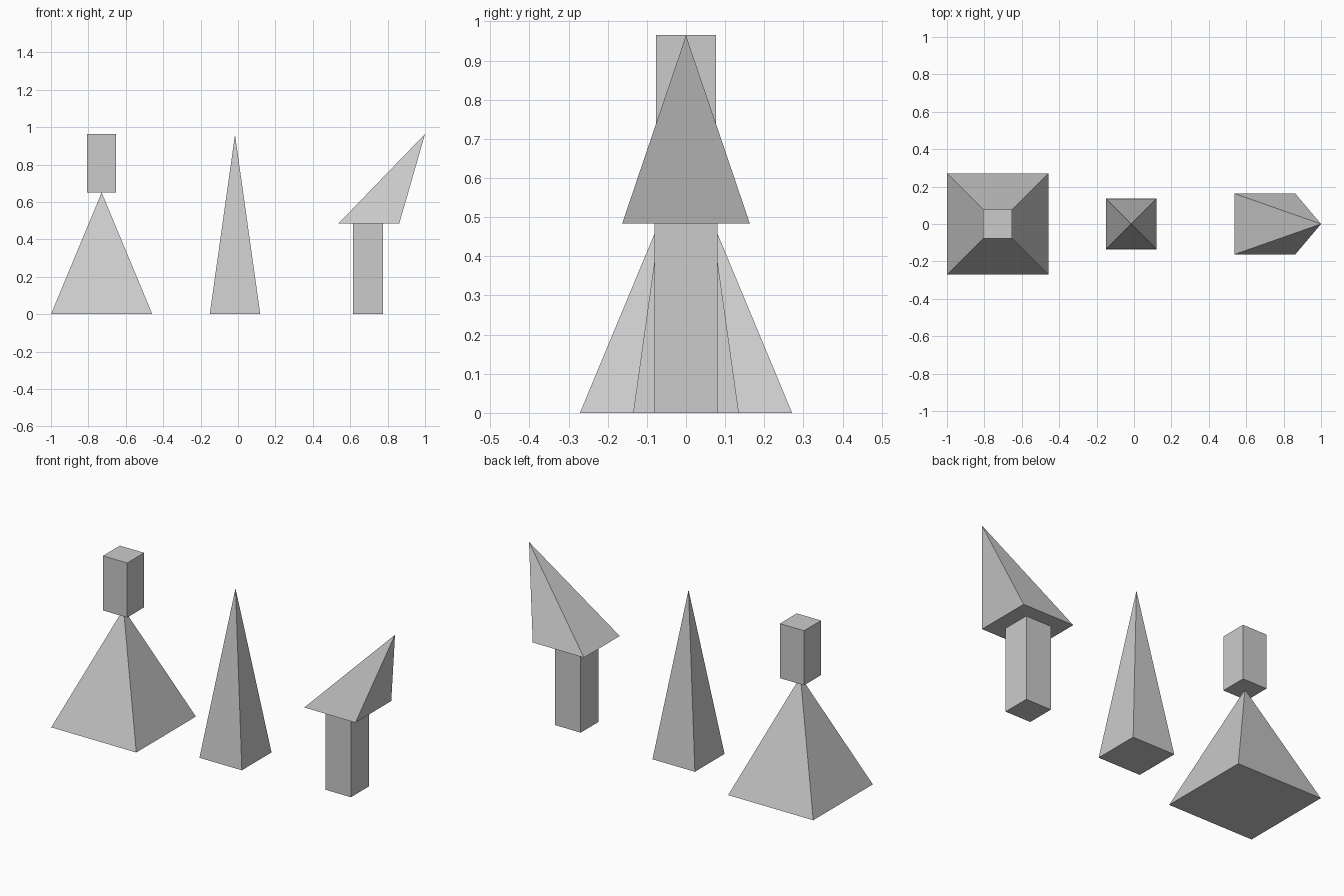
import bpy, bmesh

if "Cube" in bpy.data.objects:
    bpy.data.objects.remove(bpy.data.objects["Cube"])


def finish(name, bm):
    bmesh.ops.recalc_face_normals(bm, faces=bm.faces)
    mesh = bpy.data.meshes.new(name)
    bm.to_mesh(mesh)
    bm.free()
    obj = bpy.data.objects.new(name, mesh)
    bpy.context.collection.objects.link(obj)
    return obj


def square(bm, x, z, half):
    return [bm.verts.new((x + sx * half, sy * half, z))
            for sx, sy in ((-1, -1), (1, -1), (1, 1), (-1, 1))]


def pyramid(name, x, z, half, apex_x, apex_z):
    bm = bmesh.new()
    base = square(bm, x, z, half)
    apex = bm.verts.new((apex_x, 0, apex_z))
    bm.faces.new(base)
    for i in range(4):
        bm.faces.new((base[i], base[(i + 1) % 4], apex))
    return finish(name, bm)


def block(name, x, z0, z1, half):
    bm = bmesh.new()
    low, high = square(bm, x, z0, half), square(bm, x, z1, half)
    bm.faces.new(low)
    bm.faces.new(high)
    for i in range(4):
        j = (i + 1) % 4
        bm.faces.new((low[i], low[j], high[j], high[i]))
    return finish(name, bm)


# Left: wide pyramid balancing a block on its tip
pyramid("wide_pyramid", -0.729, 0, 0.271, -0.729, 0.651)
block("balanced_block", -0.729, 0.651, 0.965, 0.077)

# Middle: tall slender pyramid
pyramid("slender_pyramid", -0.016, 0, 0.135, -0.016, 0.96)

# Right: pillar with a leaning pyramid cap
block("pillar", 0.695, 0, 0.484, 0.081)
pyramid("leaning_cap", 0.699, 0.484, 0.163, 1.0, 0.964)
